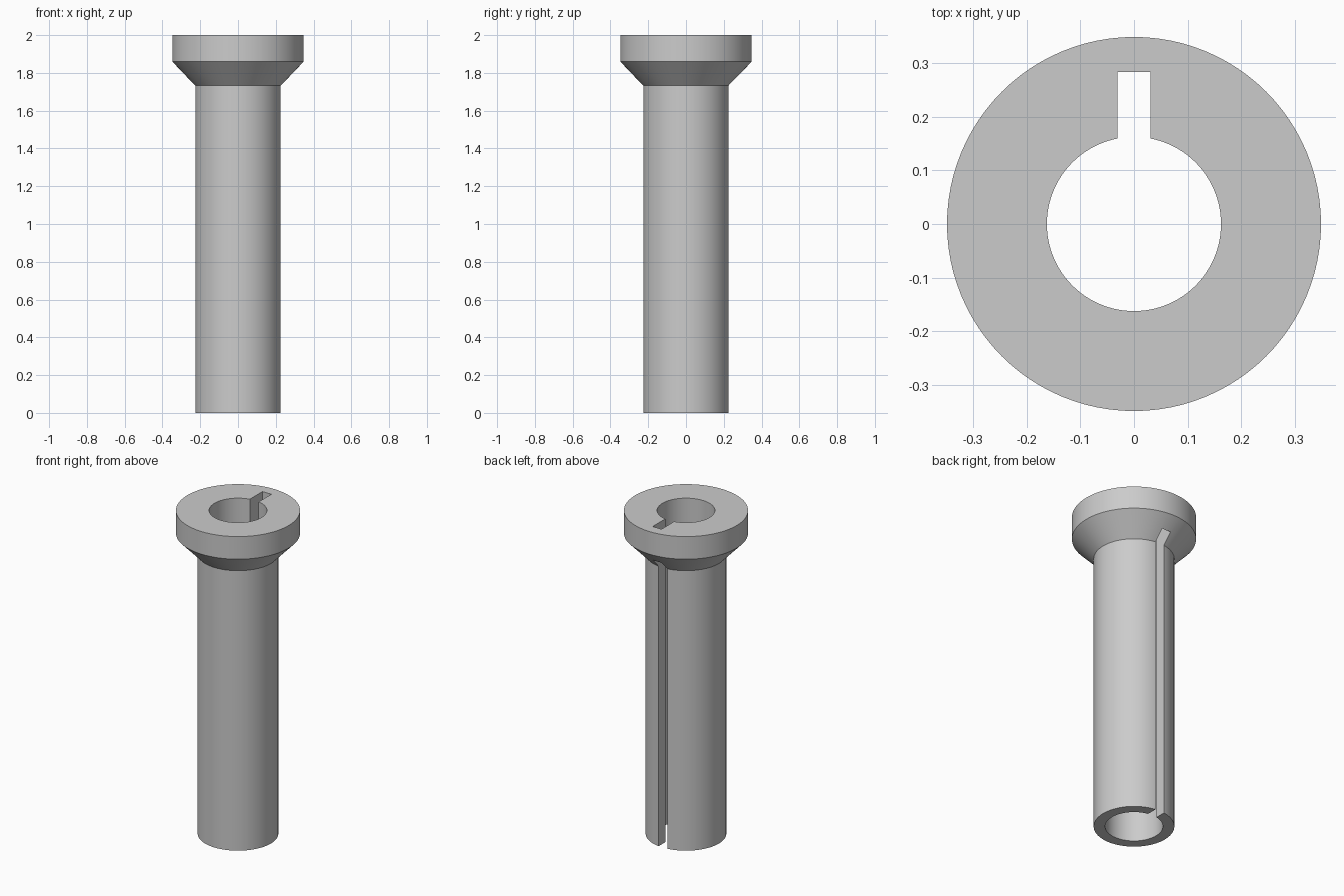
import bpy, bmesh, math
from mathutils import Matrix

if "Cube" in bpy.data.objects:
    bpy.data.objects.remove(bpy.data.objects["Cube"])

grey = bpy.data.materials.new("plain grey")
grey.diffuse_color = (0.6, 0.6, 0.6, 1)
grey.use_nodes = True
grey.node_tree.nodes["Principled BSDF"].inputs["Base Color"].default_value = grey.diffuse_color

# Flanged sleeve: closed wall section (radius, height) revolved about z
section = [(0.162, 0), (0.226, 0), (0.226, 1.732), (0.348, 1.86), (0.348, 2), (0.162, 2)]
SIDES = 96
bm = bmesh.new()
rings = []
for i in range(SIDES):
    a = 2 * math.pi * i / SIDES
    rings.append([bm.verts.new((r * math.cos(a), r * math.sin(a), z)) for r, z in section])
n = len(section)
for i in range(SIDES):
    p, q = rings[i], rings[(i + 1) % SIDES]
    for j in range(n):
        k = (j + 1) % n
        bm.faces.new((p[j], q[j], q[k], p[k]))
bmesh.ops.recalc_face_normals(bm, faces=bm.faces)
mesh = bpy.data.meshes.new("sleeve")
bm.to_mesh(mesh)
bm.free()
mesh.materials.append(grey)
sleeve = bpy.data.objects.new("flanged_sleeve", mesh)
bpy.context.collection.objects.link(sleeve)

# Keyway cutter: full-height slot on the back side
bm = bmesh.new()
bmesh.ops.create_cube(bm, size=1, matrix=Matrix.Translation((0, 0.1915, 1))
                      @ Matrix.Diagonal((0.061, 0.183, 2.4, 1)))
cut_mesh = bpy.data.meshes.new("keyway_cutter")
bm.to_mesh(cut_mesh)
bm.free()
cut_mesh.materials.append(grey)
cutter = bpy.data.objects.new("keyway_cutter", cut_mesh)
bpy.context.collection.objects.link(cutter)
cutter.hide_render = True

# Cut the keyway, then smooth the round walls
bpy.context.view_layer.objects.active = sleeve
sleeve.select_set(True)
mod = sleeve.modifiers.new("keyway", 'BOOLEAN')
mod.operation = 'DIFFERENCE'
mod.solver = 'EXACT'
mod.object = cutter
bpy.ops.object.modifier_apply(modifier=mod.name)
bpy.data.objects.remove(cutter)
bpy.ops.object.shade_smooth_by_angle(angle=math.radians(30))
